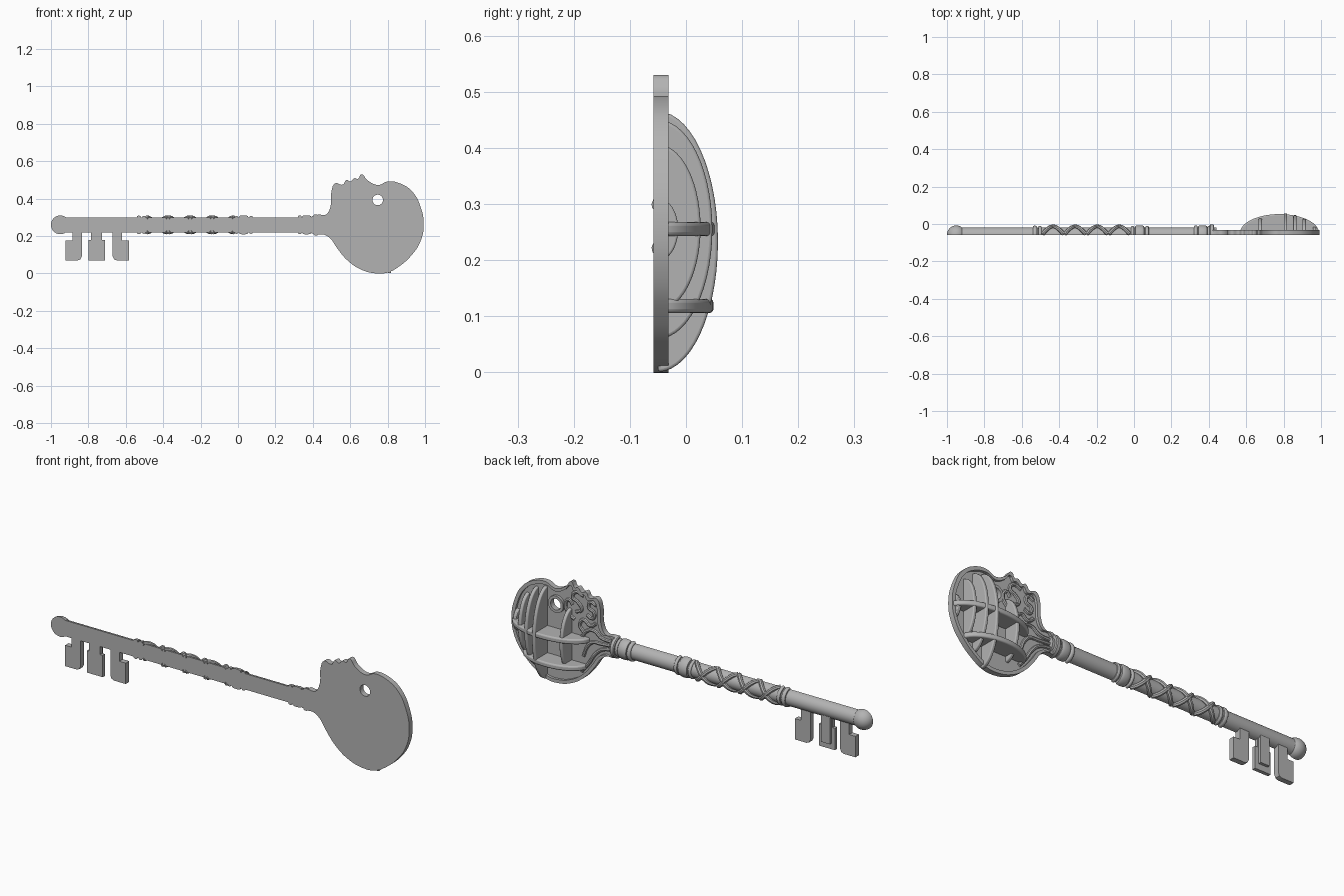
import bpy, bmesh, math
from mathutils import Vector

if "Cube" in bpy.data.objects:
    bpy.data.objects.remove(bpy.data.objects["Cube"])

GREY = (0.45, 0.45, 0.45, 1)
mat = bpy.data.materials.new("plain grey")
mat.use_nodes = True
mat.diffuse_color = GREY
mat.node_tree.nodes["Principled BSDF"].inputs["Base Color"].default_value = GREY

FRONT, AXIS = -0.058, 0.26   # flat front plane, shaft height


def finish(ob, smooth=35):
    """Turn into a mesh, give it the material and smooth shading with sharp edges."""
    bpy.ops.object.select_all(action="DESELECT")
    ob.select_set(True)
    bpy.context.view_layer.objects.active = ob
    if ob.type == "CURVE":
        bpy.ops.object.convert(target="MESH")
        ob = bpy.context.object
    ob.data.materials.clear()
    ob.data.materials.append(mat)
    bpy.ops.object.shade_smooth_by_angle(angle=math.radians(smooth))
    return ob


def add(name, data):
    ob = bpy.data.objects.new(name, data)
    bpy.context.collection.objects.link(ob)
    return ob


def mesh_object(name, bm):
    bmesh.ops.recalc_face_normals(bm, faces=bm.faces)
    me = bpy.data.meshes.new(name)
    bm.to_mesh(me)
    bm.free()
    return add(name, me)


def half_lathe(name, profile, steps=16):
    """Half-round turning along x, flat on the front plane."""
    bm = bmesh.new()
    rings = []
    for x, r in profile:
        angles = [math.pi * i / steps for i in range(steps + 1)]
        rings.append([bm.verts.new((x, FRONT + r * math.sin(a), AXIS + r * math.cos(a)))
                      for a in angles])
    for a, b in zip(rings, rings[1:]):
        for i in range(steps + 1):
            j = (i + 1) % (steps + 1)
            bm.faces.new((a[i], a[j], b[j], b[i]))
    bm.faces.new(rings[0])
    bm.faces.new(rings[-1])
    return finish(mesh_object(name, bm))


def bead(name, x, half, r, core=0.04):
    """Rounded collar around the shaft."""
    n = 8
    half_lathe(name, [(x - half * math.cos(math.pi * i / n),
                       core + (r - core) * math.sin(math.pi * i / n) ** 0.6)
                      for i in range(n + 1)])


def prism(name, points, offset, bevel=0.0):
    bm = bmesh.new()
    face = bm.faces.new([bm.verts.new(p) for p in points])
    ext = bmesh.ops.extrude_face_region(bm, geom=[face])
    verts = [v for v in ext["geom"] if isinstance(v, bmesh.types.BMVert)]
    bmesh.ops.translate(bm, verts=verts, vec=Vector(offset))
    ob = mesh_object(name, bm)
    if bevel:
        mod = ob.modifiers.new("round", "BEVEL")
        mod.width, mod.segments = bevel, 3
    return finish(ob)


def plate(name, loops, y0, y1):
    """Filled smooth outline between two depths; further loops are holes."""
    cu = bpy.data.curves.new(name, "CURVE")
    cu.dimensions, cu.fill_mode = "2D", "BOTH"
    cu.extrude, cu.resolution_u = (y1 - y0) / 2, 5
    for loop in loops:
        sp = cu.splines.new("BEZIER")
        sp.bezier_points.add(len(loop) - 1)
        sp.use_cyclic_u = True
        for bp, (x, z) in zip(sp.bezier_points, loop):
            bp.co = (x, z, 0)
            bp.handle_left_type = bp.handle_right_type = "AUTO"
    ob = add(name, cu)
    ob.rotation_euler.x = math.pi / 2
    ob.location.y = (y0 + y1) / 2
    return finish(ob)


def tube(name, points, r):
    cu = bpy.data.curves.new(name, "CURVE")
    cu.dimensions, cu.use_fill_caps = "3D", True
    cu.bevel_depth, cu.bevel_resolution, cu.resolution_u = r, 2, 5
    sp = cu.splines.new("BEZIER")
    sp.bezier_points.add(len(points) - 1)
    for bp, p in zip(sp.bezier_points, points):
        bp.co = p
        bp.handle_left_type = bp.handle_right_type = "AUTO"
    return finish(add(name, cu))


def circle(cx, cz, r, n=12):
    return [(cx + r * math.cos(math.tau * i / n), cz + r * math.sin(math.tau * i / n))
            for i in range(n)]


# Head: thin plate with an eyelet and a raised rim
outline = [(.42, .31), (.47, .315), (.495, .36), (.5, .44), (.52, .482), (.56, .475),
           (.58, .5), (.6, .492), (.625, .51), (.64, .505), (.66, .53), (.69, .5),
           (.75, .473), (.8, .492), (.865, .482), (.93, .44), (.975, .36), (.993, .26),
           (.975, .17), (.93, .1), (.865, .04), (.8, .005), (.74, 0), (.66, .02),
           (.585, .07), (.53, .135), (.495, .185), (.46, .208), (.42, .212)]
inner = [(.74 + (x - .74) * .93, .25 + (z - .25) * .93) for x, z in outline]
hole = circle(.747, .393, .028)
plate("head_plate", [outline, hole], FRONT, -.044)
plate("head_rim", [outline, inner], -.044, -.031)
plate("eyelet_ring", [circle(.747, .393, .042), hole], -.044, -.031)

# Raised scrolls on the head
scrolls = [
    [(.53, .44), (.56, .45), (.57, .42), (.54, .40), (.55, .37), (.58, .38)],
    [(.60, .47), (.64, .48), (.66, .45), (.63, .43), (.61, .40), (.64, .38)],
    [(.53, .35), (.56, .33), (.60, .35), (.62, .32), (.60, .29)],
    [(.66, .41), (.68, .43), (.70, .40), (.68, .36), (.65, .34)],
    [(.44, .28), (.50, .285), (.54, .31), (.58, .30), (.61, .26)],
    [(.44, .26), (.50, .255), (.55, .25), (.58, .22), (.60, .17)],
    [(.44, .24), (.49, .23), (.53, .20), (.57, .14), (.61, .09)],
]
for i, path in enumerate(scrolls):
    tube(f"scroll_{i + 1}", [(x, -.043, z) for x, z in path], .009)


# Domed cage: upright ribs and two crossing shelves
def arch(n=28):
    return [(math.cos(math.pi * i / n), math.sin(math.pi * i / n)) for i in range(n + 1)]


BACK = -.05
ribs = [(.675, .235, .155, .032), (.81, .233, .232, .057), (.86, .255, .195, .047),
        (.91, .258, .148, .026), (.965, .255, .056, -.014)]
for i, (x, zc, half, top) in enumerate(ribs):
    prism(f"cage_rib_{i + 1}",
          [(x - .009, BACK + (top - BACK) * s, zc + half * c) for c, s in arch()],
          (.018, 0, 0), .005)
for name, z, xc, half, top in (("upper_shelf", .243, .778, .212, .053),
                               ("lower_shelf", .106, .755, .175, .049)):
    prism(name, [(xc + half * c, BACK + (top - BACK) * s, z) for c, s in arch()],
          (0, 0, .025), .007)

# Shaft with a ball end
half_lathe("shaft", [(-.95, .04), (.44, .04)])
half_lathe("ball_end", [(-.95 - .05 * math.cos(math.pi * i / 14),
                         .001 + .049 * math.sin(math.pi * i / 14)) for i in range(15)])

# Collars
for i, (x, half, r) in enumerate([(-.53, .011, .049), (-.503, .009, .048), (-.008, .008, .048),
                                  (.03, .025, .051), (.07, .009, .048), (.33, .01, .05),
                                  (.367, .025, .051), (.4, .008, .047)]):
    bead(f"collar_{i + 1}", x, half, r)
half_lathe("neck_collar", [(.405, .052), (.409, .056), (.424, .056), (.428, .052)])

# Crossed straps wound around the shaft
PITCH = .118
for k in range(4):
    mid = -.433 + k * PITCH
    for side in (-1, 1):
        path = []
        for i in range(9):
            a = math.pi * i / 8
            path.append((mid + side * PITCH * (i / 8 - .5) * .95,
                         FRONT + .004 + .040 * math.sin(a), AXIS + .040 * math.cos(a)))
        tube(f"strap_{k + 1}_{'left' if side > 0 else 'right'}", path, .011)


# Teeth
def tooth(name, pts, back=-.031):
    prism(name, [(x, FRONT, z) for x, z in pts], (0, back - FRONT, 0))


hook = [(-.043, .07), (.022, .07), (.036, .076), (.043, .092), (.043, .24),
        (-.008, .24), (-.008, .175), (-.043, .175)]
tooth("tooth_outer", [(-.878 + x, z) for x, z in hook])
tooth("tooth_inner", [(-.627 - x, z) for x, z in hook])
tooth("tooth_middle", [(-.80, .07), (-.712, .07), (-.712, .18), (-.727, .18),
                       (-.727, .24), (-.787, .24), (-.787, .18), (-.80, .18)], -.04)
tooth("tooth_middle_step", [(-.782, .10), (-.732, .10), (-.732, .24), (-.782, .24)], -.026)
